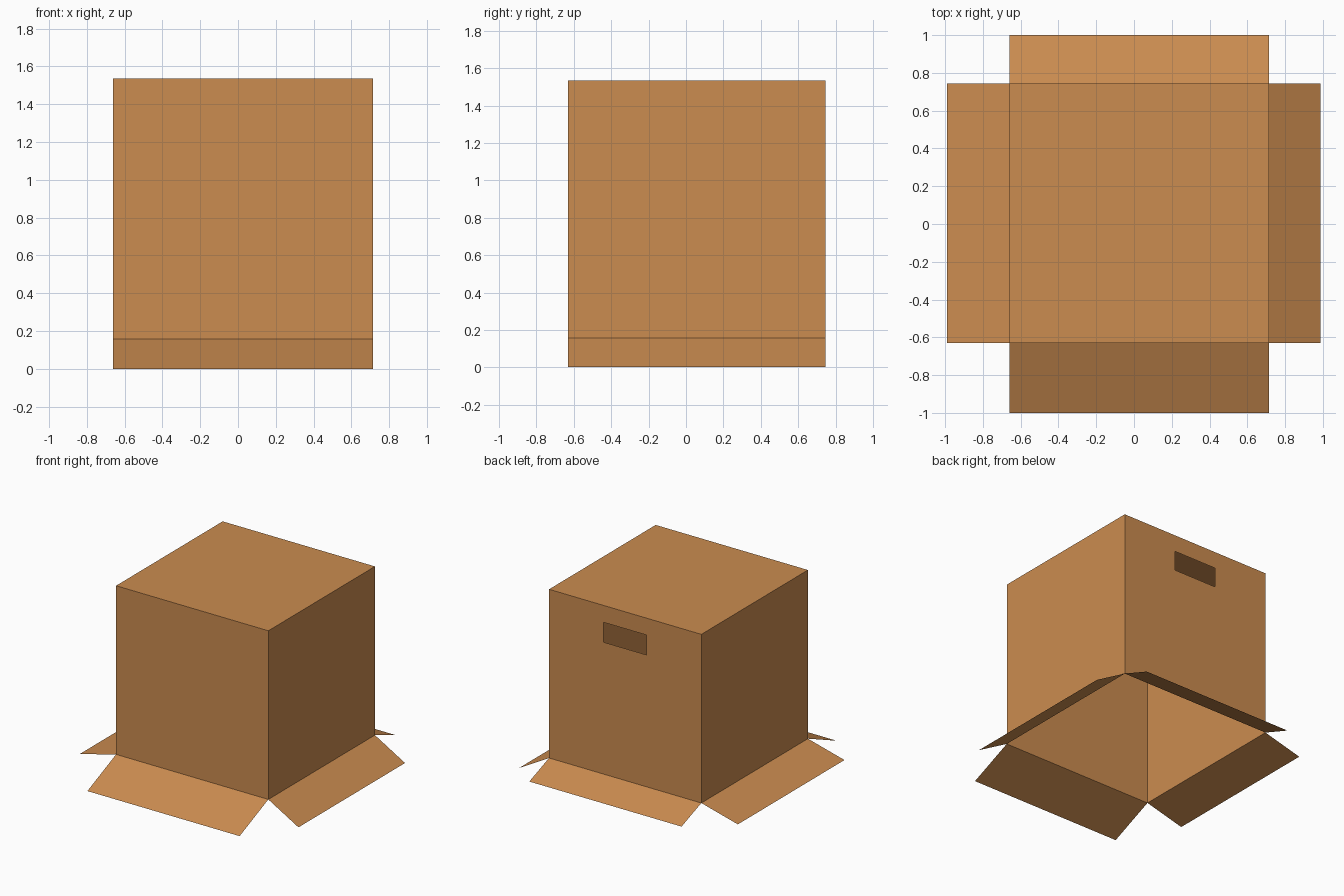
import bpy

if "Cube" in bpy.data.objects:
    bpy.data.objects.remove(bpy.data.objects["Cube"])

X0, X1, Y0, Y1 = -0.66, 0.715, -0.63, 0.745   # box footprint
Z0, Z1 = 0.158, 1.535                         # fold line and top
HX0, HX1, HZ0, HZ1 = -0.167, 0.222, 1.235, 1.397   # hand hole

card = bpy.data.materials.new("cardboard brown")
card.diffuse_color = (0.597, 0.262, 0.080, 1)
card.use_nodes = True
card.node_tree.nodes["Principled BSDF"].inputs["Base Color"].default_value = card.diffuse_color


def sheet(name, quads):
    """Thin card object made from a list of four-corner panels."""
    verts = [v for q in quads for v in q]
    faces = [tuple(range(i * 4, i * 4 + 4)) for i in range(len(quads))]
    me = bpy.data.meshes.new(name)
    me.from_pydata(verts, [], faces)
    me.materials.append(card)
    ob = bpy.data.objects.new(name, me)
    bpy.context.collection.objects.link(ob)
    return ob


def wall(a, b, z0=Z0, z1=Z1):
    """Upright panel between two plan points, outside on the right of a to b."""
    return [(*a, z0), (*b, z0), (*b, z1), (*a, z1)]


# Plan corners, anticlockwise from front left
c = [(X0, Y0), (X1, Y0), (X1, Y1), (X0, Y1)]

# Plain sides and closed top; the bottom is open
sheet("front_wall", [wall(c[0], c[1])])
sheet("right_wall", [wall(c[1], c[2])])
sheet("left_wall", [wall(c[3], c[0])])
sheet("top_panel", [[(x, y, Z1) for x, y in c]])

# Back wall framed around the open hand hole
sheet("back_wall", [
    wall((X1, Y1), (HX1, Y1)),
    wall((HX0, Y1), (X0, Y1)),
    wall((HX1, Y1), (HX0, Y1), Z0, HZ0),
    wall((HX1, Y1), (HX0, Y1), HZ1, Z1),
])

# Flaps folded outwards from the open bottom: outward x, outward y, drop
flaps = [("front_flap", 0, 0, -0.37, 0.158),
         ("right_flap", 1, 0.272, 0, 0.155),
         ("back_flap", 2, 0, 0.255, 0.095),
         ("left_flap", 3, -0.33, 0, 0.086)]
for name, i, dx, dy, drop in flaps:
    a, b = c[i], c[(i + 1) % 4]
    sheet(name, [[(a[0] + dx, a[1] + dy, Z0 - drop), (b[0] + dx, b[1] + dy, Z0 - drop),
                  (*b, Z0), (*a, Z0)]])
